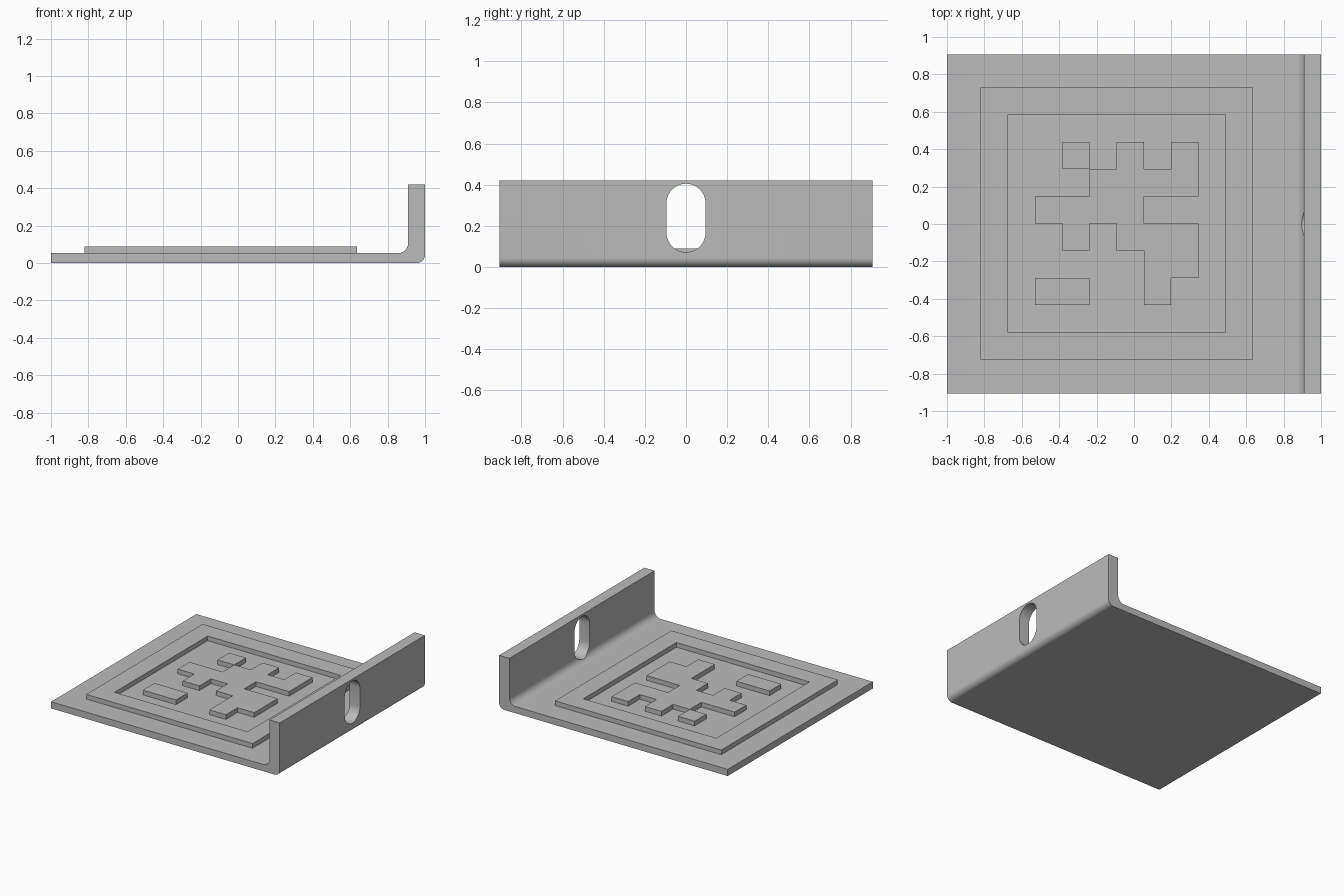
import bpy, bmesh
from math import cos, sin, pi
from mathutils import Vector

cube = bpy.data.objects.get("Cube")
if cube:
    bpy.data.objects.remove(cube, do_unlink=True)

grey = bpy.data.materials.new("plain grey")
grey.use_nodes = True
COLOUR = (0.5, 0.5, 0.5, 1)
grey.diffuse_color = COLOUR
grey.node_tree.nodes["Principled BSDF"].inputs["Base Color"].default_value = COLOUR

BASE_TOP, RELIEF_TOP = 0.053, 0.09
FLANGE_X, FLANGE_TOP, HALF_Y = 0.91, 0.42, 0.907
CELL, LEFT, BACK = 0.1455, -0.82, 0.73


def finish(name, bm):
    bmesh.ops.recalc_face_normals(bm, faces=bm.faces)
    mesh = bpy.data.meshes.new(name)
    bm.to_mesh(mesh)
    bm.free()
    mesh.materials.append(grey)
    obj = bpy.data.objects.new(name, mesh)
    bpy.context.collection.objects.link(obj)
    return obj


def extrude(bm, faces, offset):
    geom = bmesh.ops.extrude_face_region(bm, geom=faces)["geom"]
    verts = [v for v in geom if isinstance(v, bmesh.types.BMVert)]
    bmesh.ops.translate(bm, verts=verts, vec=offset)


def prism(name, points, offset):
    bm = bmesh.new()
    face = bm.faces.new([bm.verts.new(p) for p in points])
    extrude(bm, [face], Vector(offset))
    return finish(name, bm)


def arc(cx, cz, r, start, end, steps=12):
    angles = [start + (end - start) * i / steps for i in range(steps + 1)]
    return [(cx + r * cos(a), cz + r * sin(a)) for a in angles]


# Base plate and upright flange, one bent profile
R_OUT, R_IN = 0.045, 0.055
profile = [(-1, BASE_TOP), (-1, 0)]
profile += arc(1 - R_OUT, R_OUT, R_OUT, -pi / 2, 0)
profile += [(1, FLANGE_TOP), (FLANGE_X, FLANGE_TOP)]
profile += arc(FLANGE_X - R_IN, BASE_TOP + R_IN, R_IN, 0, -pi / 2)
bracket = prism("bracket", [(x, -HALF_Y, z) for x, z in profile], (0, 2 * HALF_Y, 0))

# Rounded slot through the flange
R_SLOT = 0.095
slot = arc(0, 0.31, R_SLOT, 0, pi, 20) + arc(0, 0.167, R_SLOT, pi, 2 * pi, 20)
cutter = prism("slot_cutter", [(0.8, y, z) for y, z in slot], (0.4, 0, 0))
cutter.hide_render = True
cut = bracket.modifiers.new("slot", "BOOLEAN")
cut.operation, cut.solver, cut.object = "DIFFERENCE", "EXACT", cutter
bpy.context.view_layer.objects.active = bracket
bracket.select_set(True)
bpy.ops.object.modifier_apply(modifier=cut.name)
bpy.data.objects.remove(cutter, do_unlink=True)
bpy.ops.object.shade_smooth_by_angle(angle=pi / 6)


def relief(name, rows, first):
    """Raise the marked cells of a square grid above the base plate."""
    bm = bmesh.new()
    corners = {}

    def corner(c, r):
        if (c, r) not in corners:
            corners[c, r] = bm.verts.new((LEFT + (c + first) * CELL,
                                          BACK - (r + first) * CELL, BASE_TOP - 0.01))
        return corners[c, r]

    for r, row in enumerate(rows):
        for c, mark in enumerate(row):
            if mark == "#":
                bm.faces.new([corner(c, r), corner(c, r + 1),
                              corner(c + 1, r + 1), corner(c + 1, r)])
    extrude(bm, bm.faces[:], Vector((0, 0, RELIEF_TOP - BASE_TOP + 0.01)))
    bmesh.ops.dissolve_limit(bm, angle_limit=0.01, verts=bm.verts, edges=bm.edges)
    return finish(name, bm)


# Square border frame and the raised tile pattern inside it
relief("border_frame", ["#" * 10] + ["#" + " " * 8 + "#"] * 8 + ["#" * 10], 0)
relief("tile_pattern", [" # # #",
                        "  ####",
                        "####  ",
                        " # ###",
                        "    ##",
                        "##  # "], 2)
